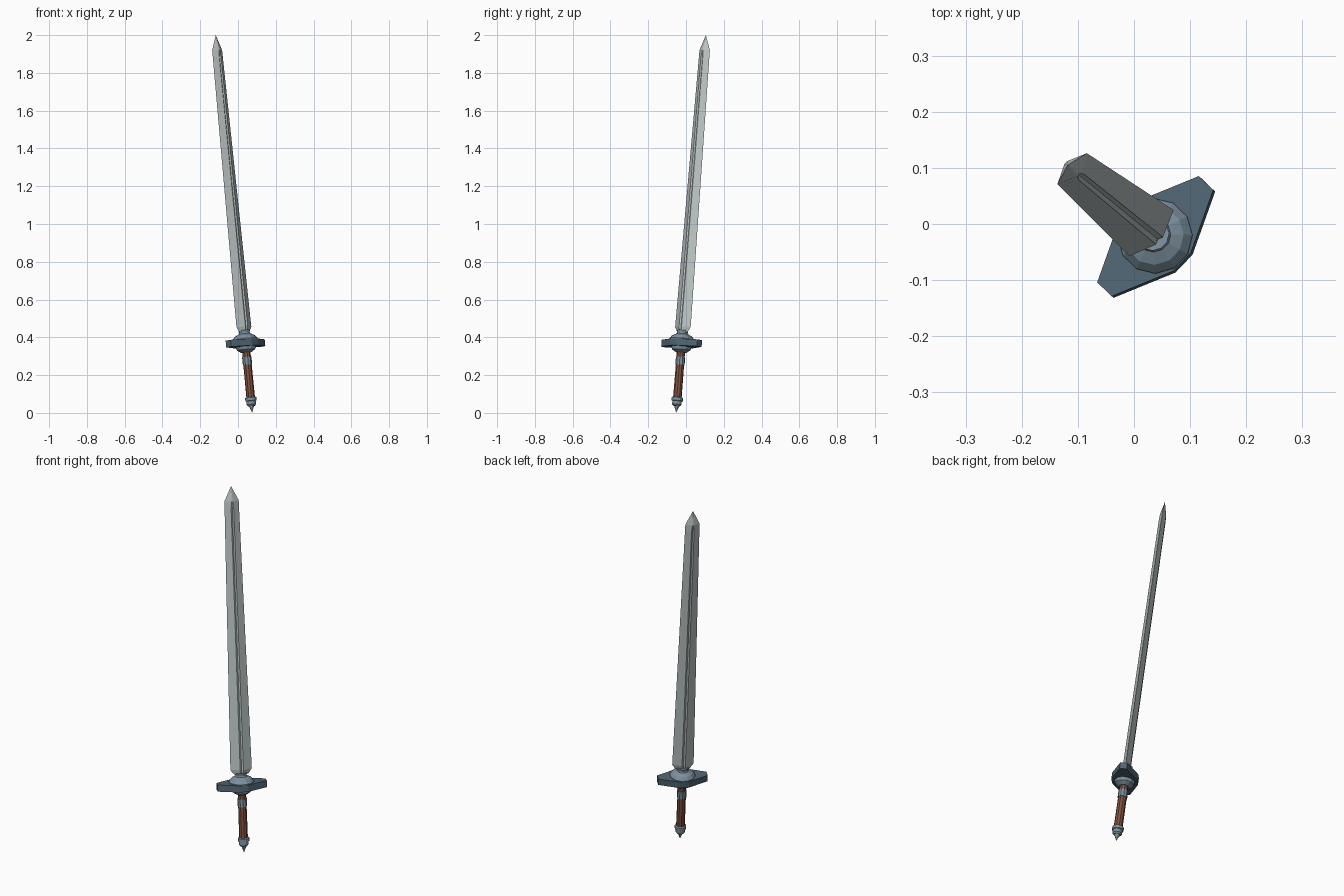
import bpy, bmesh, math
from mathutils import Vector, Matrix

if "Cube" in bpy.data.objects:
    bpy.data.objects.remove(bpy.data.objects["Cube"])

# Sword frame: a runs from pommel to tip, u across the blade, n out of its face
START = Vector((0.075, -0.052, 0))
AXIS = Vector((-0.193, 0.157, 2.0))
a = AXIS.normalized()
u = Vector((0.69, 0.72, 0))
u = (u - a * u.dot(a)).normalized()
n = a.cross(u)
FRAME = Matrix((u, n, a)).transposed().to_4x4()
FRAME.translation = START
STRETCH = AXIS.length / 2.0      # height on the grid -> distance along the sword


def material(name, colour):
    m = bpy.data.materials.new(name)
    m.diffuse_color = (*colour, 1)
    m.use_nodes = True
    m.node_tree.nodes["Principled BSDF"].inputs["Base Color"].default_value = m.diffuse_color
    return m


STEEL = material("steel", (0.50, 0.55, 0.55))
BLUE = material("blue_steel", (0.20, 0.28, 0.34))
DARK = material("dark_steel", (0.08, 0.13, 0.17))
LEATHER = material("leather", (0.22, 0.085, 0.05))


def loft(name, rings, mat):
    """Skin a list of closed rings; a ring of one point closes to a tip."""
    bm = bmesh.new()
    rows = [[bm.verts.new((x, y, z * STRETCH)) for x, y, z in r] for r in rings]
    for lo, hi in zip(rows, rows[1:]):
        k = max(len(lo), len(hi))
        for i in range(k):
            j = (i + 1) % k
            if len(lo) == 1:
                bm.faces.new((lo[0], hi[j], hi[i]))
            elif len(hi) == 1:
                bm.faces.new((lo[i], lo[j], hi[0]))
            else:
                bm.faces.new((lo[i], lo[j], hi[j], hi[i]))
    for r in (rows[0], rows[-1]):
        if len(r) > 2:
            bm.faces.new(r)
    bmesh.ops.recalc_face_normals(bm, faces=bm.faces)
    me = bpy.data.meshes.new(name)
    bm.to_mesh(me)
    bm.free()
    me.materials.append(mat)
    ob = bpy.data.objects.new(name, me)
    ob.matrix_world = FRAME
    bpy.context.collection.objects.link(ob)
    return ob


def turned(name, profile, mat, sides=12):
    """Faceted turned part from (radius, height) pairs."""
    rings = []
    for r, z in profile:
        if r == 0:
            rings.append([(0, 0, z)])
        else:
            rings.append([(r * math.cos(t), r * math.sin(t), z)
                          for t in (2 * math.pi * (i + 0.5) / sides for i in range(sides))])
    return loft(name, rings, mat)


# Blade: diamond section with a narrow central groove
def blade_ring(z, w, t, g, d):
    half = [(w, 0), (g, t), (0, t - d), (-g, t)]
    return [(x, y, z) for x, y in half] + [(-x, -y, z) for x, y in half]


loft("blade", [
    blade_ring(0.428, 0.038, 0.016, 0.007, 0.003),
    blade_ring(0.455, 0.057, 0.020, 0.009, 0.005),
    blade_ring(1.880, 0.0385, 0.017, 0.007, 0.004),
    blade_ring(1.920, 0.038, 0.016, 0.003, 0.0),
    [(0, 0, 2.0)]], STEEL)

# Guard: flat plate, wide in the middle and narrow at the ends
quarter = [(0.131, 0.018), (0.022, 0.067)]
outline = (quarter + [(-x, y) for x, y in reversed(quarter)]
           + [(-x, -y) for x, y in quarter] + [(x, -y) for x, y in reversed(quarter)])
loft("guard", [[(x, y, z) for x, y in outline] for z in (0.350, 0.386)], DARK)

# Collars above and below the guard
turned("upper_collar", [(0.067, 0.380), (0.067, 0.390), (0.053, 0.407), (0.031, 0.418),
                        (0.028, 0.424), (0.030, 0.437)], BLUE)
turned("lower_collar", [(0.028, 0.320), (0.048, 0.333), (0.052, 0.345), (0.052, 0.355)], BLUE)

# Grip with a metal band
turned("grip", [(0.023, 0.075), (0.022, 0.325)], LEATHER, 10)
turned("grip_band", [(0.025, 0.254), (0.025, 0.296)], BLUE, 10)

# Pommel: ring, cup and spike
turned("pommel", [(0.018, 0.036), (0.025, 0.044), (0.025, 0.062), (0.030, 0.064),
                  (0.030, 0.080), (0.024, 0.084)], BLUE)
turned("pommel_spike", [(0, 0.0), (0.015, 0.038)], STEEL, 8)
